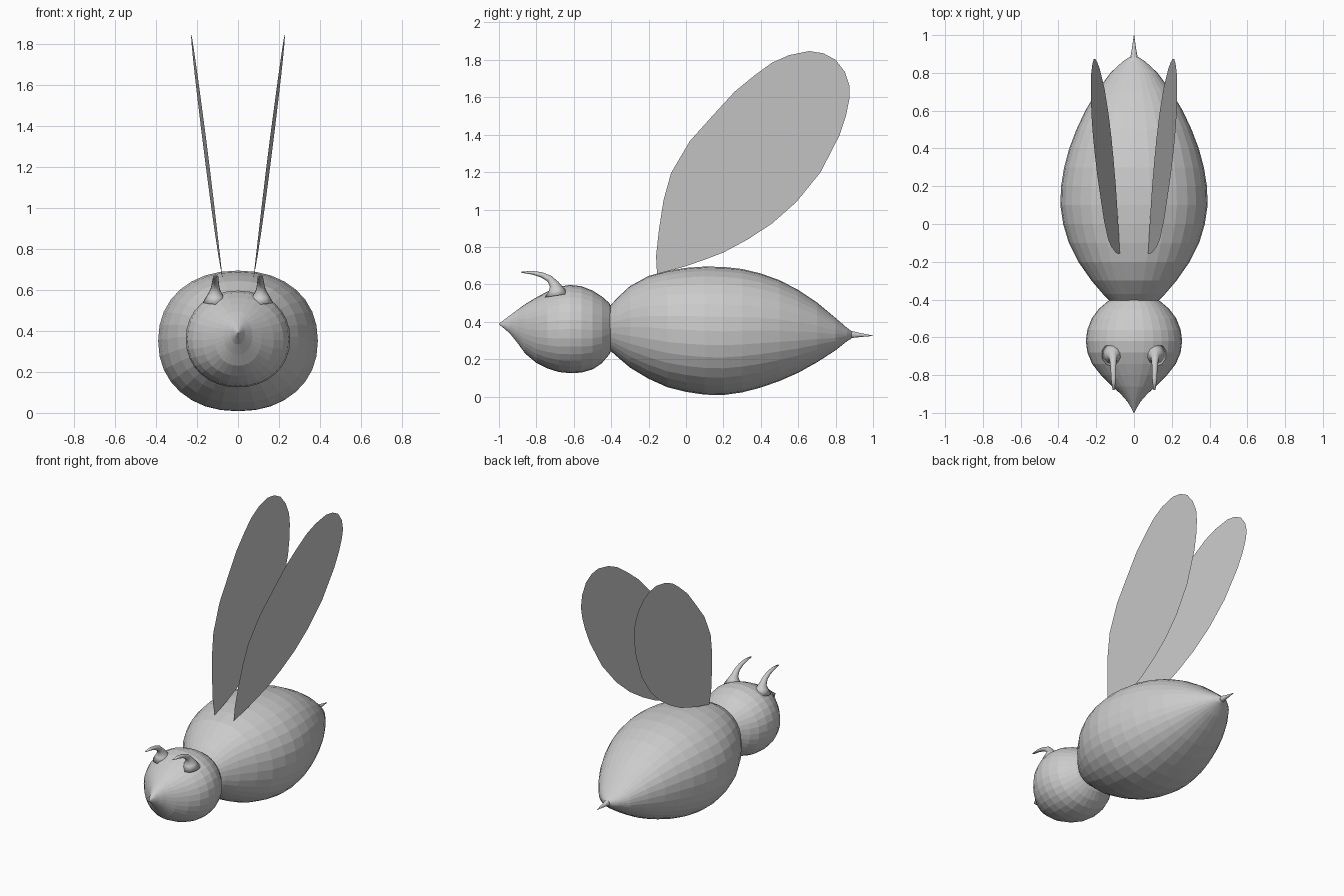
import bpy, bmesh
from math import sin, cos, pi
from mathutils import Vector


def finish(name, bm, smooth=False):
    bmesh.ops.recalc_face_normals(bm, faces=bm.faces)
    me = bpy.data.meshes.new(name)
    bm.to_mesh(me)
    bm.free()
    for p in me.polygons:
        p.use_smooth = smooth
    ob = bpy.data.objects.new(name, me)
    bpy.context.collection.objects.link(ob)
    return ob


def skin(name, rings, smooth=False):
    """Bridge a list of equally sized point rings and cap both ends."""
    bm = bmesh.new()
    loops = [[bm.verts.new(p) for p in r] for r in rings]
    n = len(loops[0])
    for a, b in zip(loops, loops[1:]):
        for i in range(n):
            j = (i + 1) % n
            bm.faces.new((a[i], a[j], b[j], b[i]))
    bm.faces.new(loops[0])
    bm.faces.new(loops[-1])
    return finish(name, bm, smooth)


def spow(v, e):
    return abs(v) ** e * (1 if v >= 0 else -1)


def shell(name, stations, n=32, e=0.92):
    """Loft along y; each station is (y, half width, bottom z, top z)."""
    rings = []
    for y, w, lo, hi in stations:
        c, h = (lo + hi) / 2, (hi - lo) / 2
        rings.append([(w * spow(cos(2 * pi * i / n), e), y,
                       c + h * spow(sin(2 * pi * i / n), e)) for i in range(n)])
    return skin(name, rings)


# abdomen with waist at the front
shell("body", [
    (-0.41, 0.125, 0.25, 0.48), (-0.37, 0.165, 0.215, 0.525),
    (-0.30, 0.225, 0.155, 0.59), (-0.20, 0.295, 0.095, 0.645),
    (-0.10, 0.345, 0.05, 0.672), (0.0, 0.375, 0.025, 0.688),
    (0.10, 0.39, 0.01, 0.695), (0.20, 0.386, 0.008, 0.693),
    (0.30, 0.37, 0.022, 0.682), (0.40, 0.343, 0.048, 0.658),
    (0.50, 0.305, 0.083, 0.622), (0.60, 0.258, 0.127, 0.57),
    (0.70, 0.198, 0.183, 0.503), (0.80, 0.125, 0.247, 0.42),
    (0.86, 0.06, 0.295, 0.368), (0.885, 0.022, 0.31, 0.35)])

# stinger
shell("stinger", [
    (0.84, 0.035, 0.30, 0.37), (0.88, 0.02, 0.312, 0.352),
    (0.93, 0.011, 0.318, 0.34), (1.0, 0.001, 0.324, 0.326)], 12)

# head with pointed snout
shell("head", [
    (-1.0, 0.002, 0.386, 0.39), (-0.97, 0.017, 0.362, 0.412),
    (-0.94, 0.035, 0.335, 0.435), (-0.90, 0.07, 0.285, 0.465),
    (-0.86, 0.115, 0.23, 0.494), (-0.80, 0.175, 0.18, 0.53),
    (-0.74, 0.222, 0.15, 0.562), (-0.68, 0.247, 0.131, 0.587),
    (-0.62, 0.255, 0.125, 0.597), (-0.56, 0.247, 0.128, 0.59),
    (-0.50, 0.224, 0.145, 0.567), (-0.45, 0.187, 0.178, 0.535),
    (-0.41, 0.14, 0.225, 0.50), (-0.385, 0.09, 0.28, 0.45)], e=0.95)

# antennae: flared base, curling forward; (y, z, radius in plane, radius in x)
path = [(-0.69, 0.54, 0.065, 0.06), (-0.695, 0.573, 0.04, 0.04),
        (-0.705, 0.60, 0.026, 0.024), (-0.73, 0.63, 0.018, 0.018),
        (-0.77, 0.65, 0.014, 0.015), (-0.82, 0.662, 0.010, 0.013),
        (-0.88, 0.665, 0.003, 0.006)]
for side, label in ((1, "left"), (-1, "right")):
    rings = []
    for k, (y, z, r, rx) in enumerate(path):
        a, b = path[max(k - 1, 0)], path[min(k + 1, len(path) - 1)]
        t = Vector((0, b[0] - a[0], b[1] - a[1])).normalized()
        nrm = Vector((0, -t.z, t.y))
        c = Vector((side * (0.113 - 0.005 * k / 6), y, z))
        rings.append([c + nrm * (r * cos(pi * i / 5)) +
                      Vector((rx * sin(pi * i / 5), 0, 0)) for i in range(10)])
    skin("antenna_" + label, rings, True)

# wings: flat leaf-shaped sheets leaning outward
outline = [(-0.155, 0.655), (-0.16, 0.75), (-0.145, 0.89), (-0.12, 1.05),
           (-0.08, 1.195), (0.02, 1.365), (0.15, 1.51), (0.26, 1.63),
           (0.37, 1.72), (0.46, 1.785), (0.55, 1.825), (0.66, 1.847),
           (0.735, 1.835), (0.80, 1.80), (0.85, 1.735), (0.875, 1.66),
           (0.873, 1.59), (0.855, 1.50), (0.82, 1.395), (0.72, 1.20),
           (0.59, 1.04), (0.46, 0.925), (0.33, 0.84), (0.20, 0.77),
           (0.10, 0.732), (0.0, 0.697), (-0.08, 0.675)]
for side, label in ((1, "left"), (-1, "right")):
    bm = bmesh.new()
    bm.faces.new([bm.verts.new((side * (0.075 + 0.113 * (z - 0.655) +
                                        0.023 * (y + 0.155)), y, z))
                  for y, z in outline])
    finish("wing_" + label, bm)
